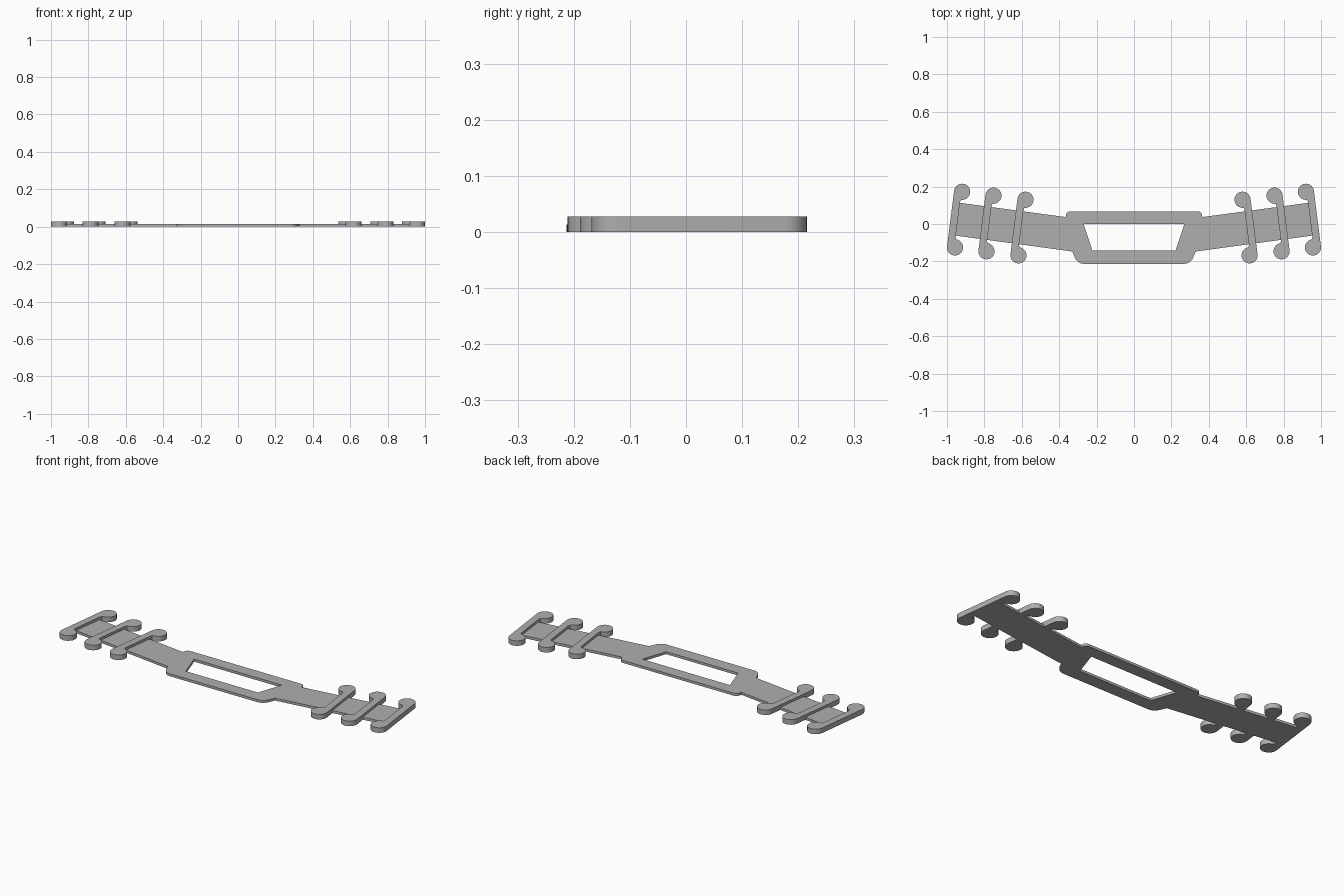
import bpy, bmesh, math
from mathutils import Vector, Matrix

cube = bpy.data.objects.get("Cube")
if cube:
    bpy.data.objects.remove(cube, do_unlink=True)

grey = bpy.data.materials.new("light grey plastic")
grey.use_nodes = True
colour = (0.43, 0.43, 0.43, 1)
grey.diffuse_color = colour
grey.node_tree.nodes["Principled BSDF"].inputs["Base Color"].default_value = colour

PLATE_H, CLIP_H = 0.014, 0.028


def arc(cx, cy, r, start, end, steps=28):
    angles = [math.radians(start + (end - start) * i / steps) for i in range(steps + 1)]
    return [(cx + r * math.cos(a), cy + r * math.sin(a)) for a in angles]


def rounded(before, corner, after, size, steps=6):
    """Soft corner between two straight edges."""
    c = Vector(corner)
    a = c + (Vector(before) - c).normalized() * size
    b = c + (Vector(after) - c).normalized() * size
    ts = [i / steps for i in range(steps + 1)]
    return [tuple(a * (1 - t) ** 2 + c * 2 * t * (1 - t) + b * t * t) for t in ts]


def prism(name, outline, height, open_at_centre=False):
    bm = bmesh.new()
    base = bm.faces.new([bm.verts.new((x, y, 0)) for x, y in outline])
    top = bmesh.ops.extrude_face_region(bm, geom=[base], use_keep_orig=True)
    verts = [g for g in top["geom"] if isinstance(g, bmesh.types.BMVert)]
    bmesh.ops.translate(bm, vec=(0, 0, height), verts=verts)
    bmesh.ops.recalc_face_normals(bm, faces=bm.faces)
    if open_at_centre:
        seam = [f for f in bm.faces if all(abs(v.co.x) < 1e-5 for v in f.verts)]
        bmesh.ops.delete(bm, geom=seam, context='FACES_ONLY')
    mesh = bpy.data.meshes.new(name)
    bm.to_mesh(mesh)
    bm.free()
    mesh.materials.append(grey)
    obj = bpy.data.objects.new(name, mesh)
    bpy.context.collection.objects.link(obj)
    bpy.ops.object.select_all(action='DESELECT')
    obj.select_set(True)
    bpy.context.view_layer.objects.active = obj
    bpy.ops.object.shade_smooth_by_angle(angle=math.radians(30))
    return obj


# Flat strap with a framed window in the middle, one half mirrored
frame_top, frame_bottom = 0.068, -0.213
shoulder, hip = (-0.365, 0.037), (-0.33, -0.147)
half = [(0, frame_top)]
half += rounded((0, frame_top), (-0.365, frame_top), shoulder, 0.028)
half += [shoulder, (-0.945, 0.115), (-0.968, -0.06), hip]
half += rounded(hip, (-0.302, frame_bottom), (0, frame_bottom), 0.036)
half += [(0, frame_bottom), (0, -0.142), (-0.222, -0.142), (-0.27, 0), (0, 0)]
strap = prism("strap_plate", half, PLATE_H, open_at_centre=True)
mirror = strap.modifiers.new("Mirror", 'MIRROR')
mirror.use_clip = True

# Hook clip outline: a bar flush with the outer side of two round knobs
R, L, INNER = 0.043, 0.15, -0.004
clip = arc(0, -L, R, 180, 435)
clip += [(INNER + 0.003, -L + R + 0.003), (INNER, -L + R + 0.014)]
clip += [(INNER, L - R - 0.014), (INNER + 0.003, L - R - 0.003)]
clip += arc(0, L, R, -75, 180)

tilt = Matrix.Rotation(math.radians(-7.2), 2)
places = {"outer": (-0.938, 0.0235), "middle": (-0.77, 0.003), "inner": (-0.599, -0.019)}
for label, centre in places.items():
    points = [tilt @ Vector(p) + Vector(centre) for p in clip]
    for side, sign in (("right", 1), ("left", -1)):
        prism(f"{label}_hook_{side}", [(sign * p.x, p.y) for p in points], CLIP_H)
